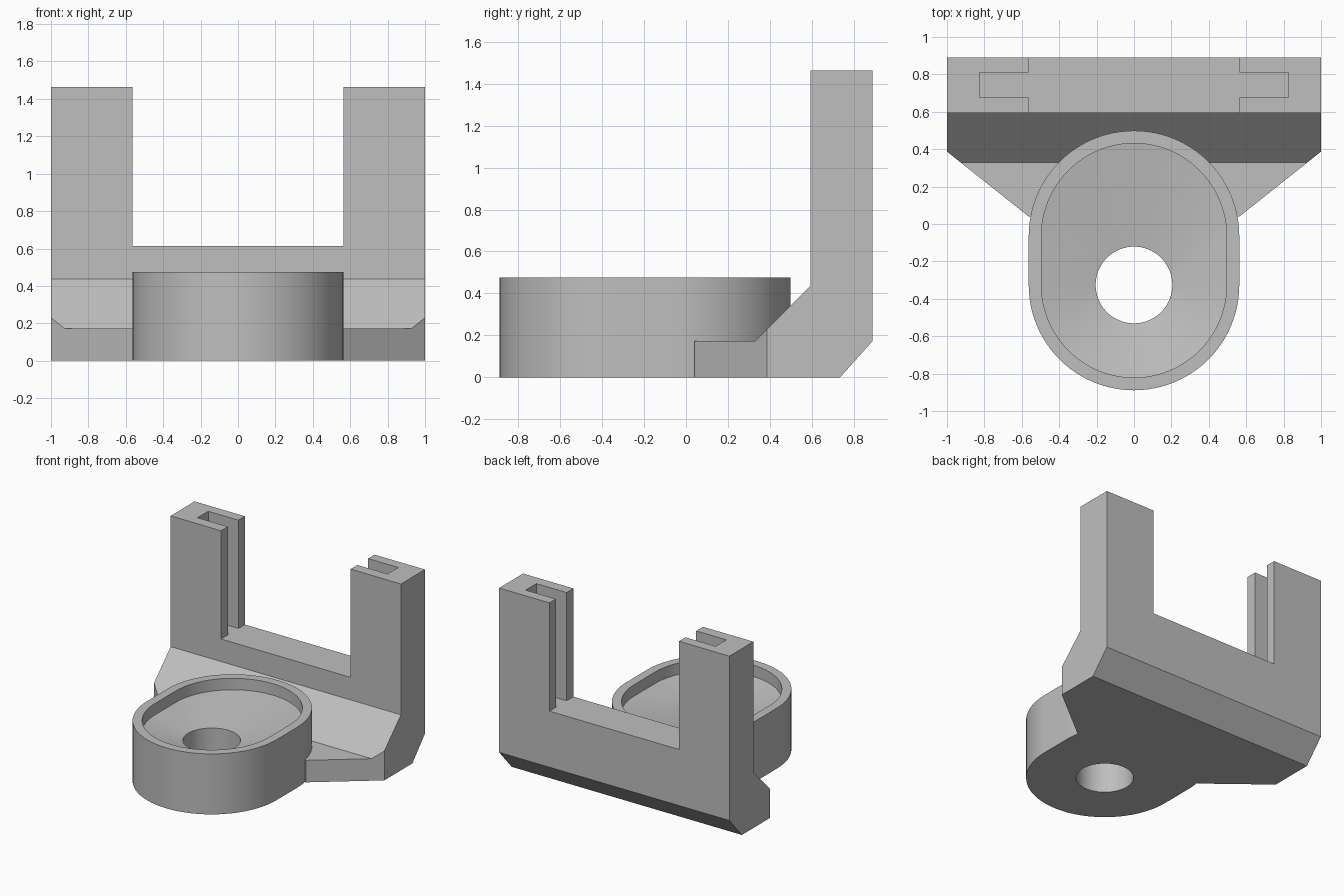
import bpy
import bmesh
import math
from mathutils import Vector

if "Cube" in bpy.data.objects:
    bpy.data.objects.remove(bpy.data.objects["Cube"])

grey = bpy.data.materials.new("light_grey")
grey.use_nodes = True
colour = (0.52, 0.52, 0.52, 1)
grey.diffuse_color = colour
grey.node_tree.nodes["Principled BSDF"].inputs["Base Color"].default_value = colour

HALF = 1.0          # half width of the bracket
INNER = 0.563       # inner face of the posts, outer radius of the cup
BACK, WALL = 0.89, 0.593
SILL, TOP = 0.613, 1.463


def finish(bm, name, smooth=False):
    bmesh.ops.remove_doubles(bm, verts=bm.verts, dist=1e-5)
    bmesh.ops.recalc_face_normals(bm, faces=bm.faces)
    mesh = bpy.data.meshes.new(name)
    bm.to_mesh(mesh)
    bm.free()
    mesh.materials.append(grey)
    if smooth:
        mesh.polygons.foreach_set("use_smooth", [True] * len(mesh.polygons))
        mesh.set_sharp_from_angle(angle=math.radians(30))
    obj = bpy.data.objects.new(name, mesh)
    bpy.context.collection.objects.link(obj)
    return obj


def extrude(points, offset):
    """Prism from a closed outline moved along an offset."""
    bm = bmesh.new()
    face = bm.faces.new([bm.verts.new(p) for p in points])
    moved = bmesh.ops.extrude_face_region(bm, geom=[face], use_keep_orig=True)["geom"]
    bmesh.ops.translate(bm, vec=offset,
                        verts=[v for v in moved if isinstance(v, bmesh.types.BMVert)])
    return bm


# Bracket: side profile swept across, front corners cut off diagonally
profile = [(0.04, 0), (0.735, 0), (BACK, 0.173), (BACK, SILL), (WALL, SILL),
           (WALL, 0.436), (0.33, 0.173), (0.04, 0.173)]
bm = extrude([(-HALF, y, z) for y, z in profile], (2 * HALF, 0, 0))
for side in (-1, 1):
    start, end = Vector((side * INNER, 0.04, 0)), Vector((side * HALF, 0.387, 0))
    run = end - start
    cut = bmesh.ops.bisect_plane(
        bm, geom=bm.verts[:] + bm.edges[:] + bm.faces[:], dist=1e-5,
        plane_co=start, plane_no=(side * abs(run.y), -abs(run.x), 0),
        clear_outer=True)["geom_cut"]
    bmesh.ops.holes_fill(bm, edges=[e for e in bm.edges if e.is_boundary], sides=0)
finish(bm, "bracket")

# Posts: slotted channel section, mirrored
section = [(INNER, WALL), (HALF, WALL), (HALF, BACK), (INNER, BACK),
           (INNER, 0.81), (0.825, 0.81), (0.825, 0.677), (INNER, 0.677)]
for side, name in ((1, "left_post"), (-1, "right_post")):
    finish(extrude([(side * x, y, SILL) for x, y in section], (0, 0, TOP - SILL)), name)


# Cup: rounded-oblong rings joined to a round drain hole
STEPS = 48
HOLE_Y, STRETCH = -0.326, 0.262


def ring(bm, radius, z, stretch):
    verts = []
    for half, shift in ((0, stretch), (1, 0)):
        for i in range(STEPS + 1):
            a = math.pi * (half + i / STEPS)
            verts.append(bm.verts.new((radius * math.cos(a),
                                       HOLE_Y + shift + radius * math.sin(a), z)))
    return verts


bm = bmesh.new()
rings = [ring(bm, *r) for r in (
    (0.205, 0, 0), (INNER, 0, STRETCH), (INNER, 0.475, STRETCH),
    (0.495, 0.475, STRETCH), (0.495, 0.385, STRETCH), (0.205, 0.32, 0))]
for k, low in enumerate(rings):
    high = rings[(k + 1) % len(rings)]
    for i in range(len(low)):
        j = (i + 1) % len(low)
        bm.faces.new((low[i], low[j], high[j], high[i]))
finish(bm, "cup", smooth=True)
